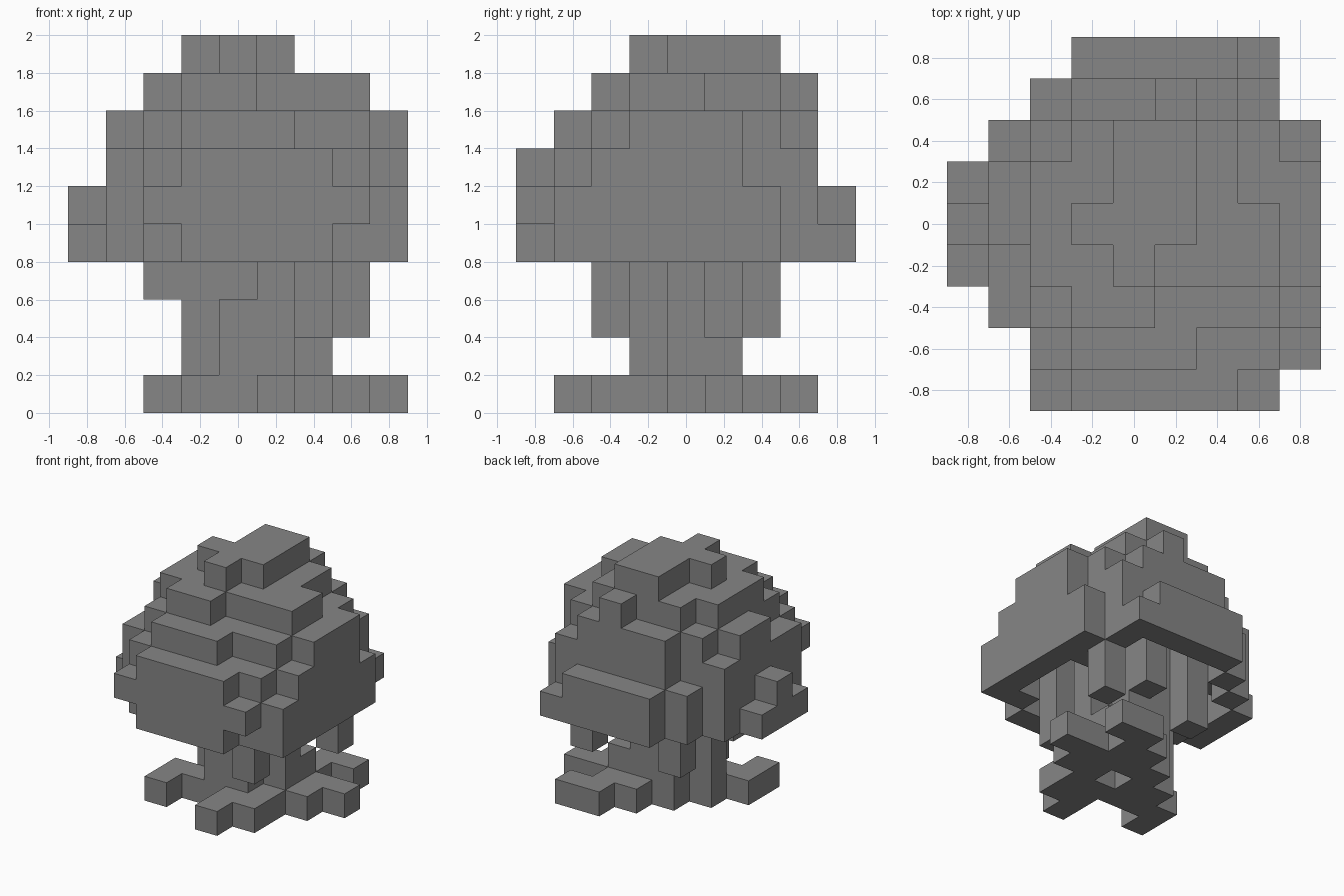
import bpy
import bmesh
from mathutils import Vector

CELL = 0.2
HALF = 0.9

cube = bpy.data.objects.get("Cube")
if cube:
    bpy.data.objects.remove(cube, do_unlink=True)

grey = bpy.data.materials.new("plain grey")
grey.use_nodes = True
colour = (0.24, 0.24, 0.24, 1.0)
grey.diffuse_color = colour
grey.node_tree.nodes["Principled BSDF"].inputs["Base Color"].default_value = colour

SIDES = [Vector(d) for d in ((1, 0, 0), (-1, 0, 0), (0, 1, 0),
                             (0, -1, 0), (0, 0, 1), (0, 0, -1))]


def build_blocks(name, cells):
    """Outer skin of a set of grid cells, with flat areas merged."""
    bm = bmesh.new()
    corners = {}

    def corner(p):
        key = tuple(round(c) for c in p)
        if key not in corners:
            x, y, z = key
            corners[key] = bm.verts.new((x * CELL - HALF, y * CELL - HALF, z * CELL))
        return corners[key]

    for cell in cells:
        middle = Vector(cell) + Vector((0.5, 0.5, 0.5))
        for n in SIDES:
            if tuple(round(c) for c in Vector(cell) + n) in cells:
                continue
            u = Vector((n.y, n.z, n.x))
            v = n.cross(u)
            quad = [middle + (n + a * u + b * v) / 2
                    for a, b in ((-1, -1), (1, -1), (1, 1), (-1, 1))]
            bm.faces.new([corner(p) for p in quad])
    bmesh.ops.dissolve_limit(bm, angle_limit=0.01, verts=bm.verts, edges=bm.edges)
    mesh = bpy.data.meshes.new(name)
    bm.to_mesh(mesh)
    bm.free()
    mesh.materials.append(grey)
    obj = bpy.data.objects.new(name, mesh)
    bpy.context.collection.objects.link(obj)
    return obj


def column(i, j, low, high):
    return {(i, j, k) for k in range(low, high)}


# Leaf crown: height of each column in cells, front row first
crown_heights = [
    "..677776.",
    "..7888776",
    ".78998887",
    "5799A9998",
    "689AAA998",
    "5899AA988",
    ".789AA986",
    "..688987.",
    "...66665.",
]
raised = {(2, 0), (7, 0)}
solid = set()
for j, row in enumerate(crown_heights):
    for i, mark in enumerate(row):
        if mark != ".":
            solid |= column(i, j, 5 if (i, j) in raised else 4, int(mark, 16))

# The crown is a shell, open underneath
crown = {c for c in solid
         if any(tuple(round(a) for a in Vector(c) + n) not in solid for n in SIDES[:5])}
crown |= column(7, 5, 4, 7)
build_blocks("leaf_crown", crown)

# Hanging leaf clumps
for name, i, j, low in (("front_hanging_leaves", 6, 2, 2),
                        ("back_left_hanging_leaves", 7, 6, 2),
                        ("back_right_hanging_leaves", 3, 6, 2),
                        ("back_hanging_leaves", 5, 6, 3),
                        ("right_hanging_leaves", 2, 4, 3)):
    build_blocks(name, column(i, j, low, 7))

# Hollow trunk
trunk = column(4, 3, 1, 3) | column(6, 5, 1, 2)
for i, j in ((3, 4), (4, 4), (6, 4), (5, 3), (4, 5), (5, 5)):
    trunk |= column(i, j, 1, 7)

# Spreading roots, front row first
root_plan = [
    ".........",
    ".....#...",
    "..#..##..",
    "..#####..",
    "...##.##.",
    "....#####",
    ".....##..",
    "......##.",
]
roots = {(i, j, 0) for j, row in enumerate(root_plan)
         for i, mark in enumerate(row) if mark == "#"}
build_blocks("trunk_and_roots", trunk | roots)
